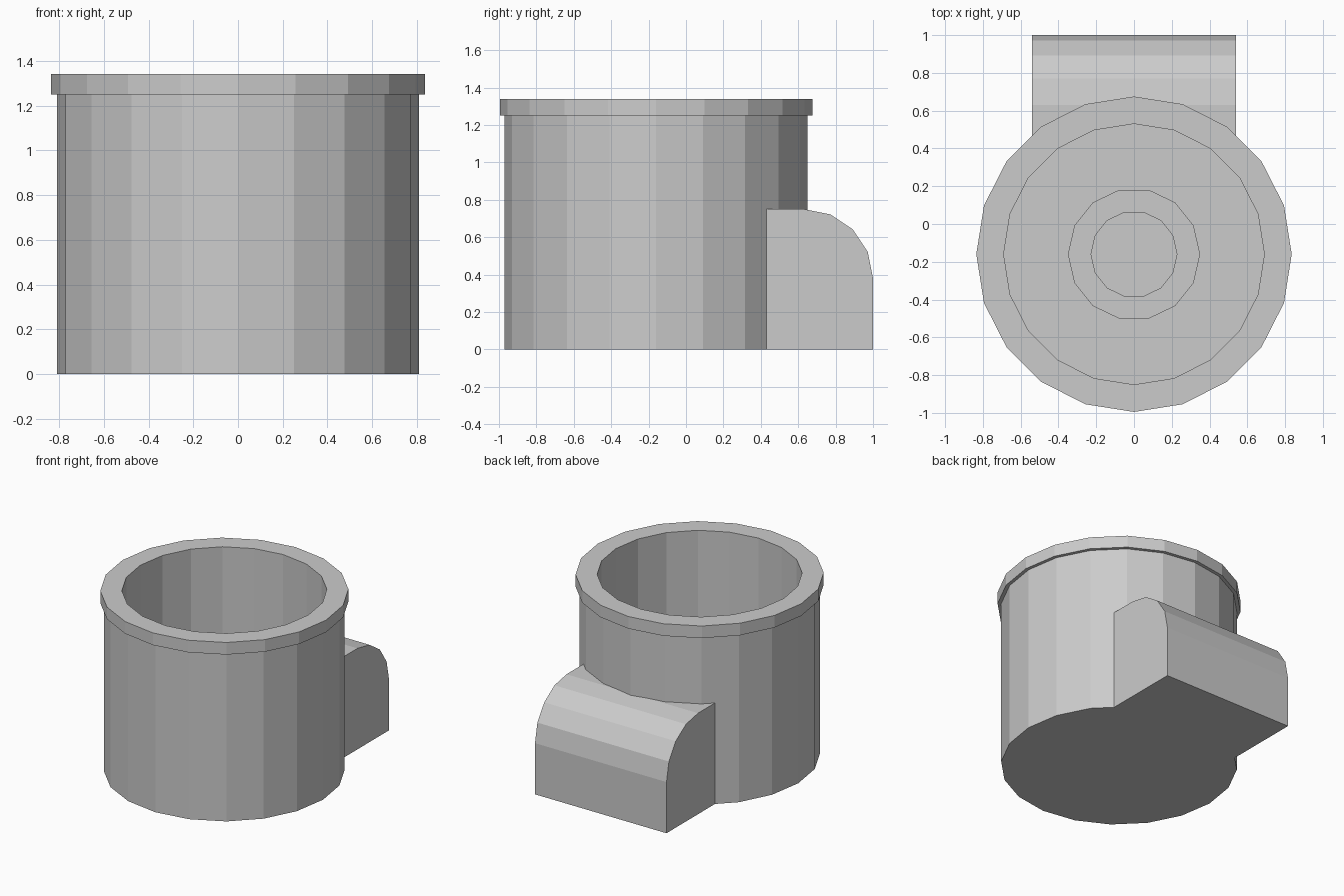
import bpy, bmesh
from math import sin, cos, pi

if "Cube" in bpy.data.objects:
    bpy.data.objects.remove(bpy.data.objects["Cube"])

CY = -0.16  # y of the drum axis


def make_object(name, bm):
    bmesh.ops.recalc_face_normals(bm, faces=bm.faces)
    me = bpy.data.meshes.new(name)
    bm.to_mesh(me)
    bm.free()
    ob = bpy.data.objects.new(name, me)
    bpy.context.collection.objects.link(ob)
    return ob


def lathe(name, profile, sides, closed=False):
    """Revolve (radius, z) points; open profiles get flat end caps."""
    bm = bmesh.new()
    rings = [[bm.verts.new((r * cos(2 * pi * i / sides), CY + r * sin(2 * pi * i / sides), z))
              for i in range(sides)] for r, z in profile]
    pairs = list(zip(rings, rings[1:]))
    if closed:
        pairs.append((rings[-1], rings[0]))
    else:
        bm.faces.new(rings[0])
        bm.faces.new(rings[-1])
    for a, b in pairs:
        for i in range(sides):
            j = (i + 1) % sides
            bm.faces.new((a[i], a[j], b[j], b[i]))
    return make_object(name, bm)


# Drum with hollow inside and flat floor
lathe("drum", [(0.81, 0), (0.81, 1.25), (0.69, 1.25), (0.69, 0.15)], 20)

# Overhanging rim
lathe("rim", [(0.835, 1.25), (0.835, 1.34), (0.69, 1.34), (0.69, 1.25)], 20, closed=True)

# Stepped hub on the floor of the drum
lathe("hub", [(0.35, 0.15), (0.35, 0.3), (0.23, 0.3), (0.23, 0.45)], 14)

# Rear housing: rounded side profile extruded across x
arc = [(0.63 + 0.37 * sin(i * pi / 8), 0.38 + 0.37 * cos(i * pi / 8)) for i in range(5)]
bm = bmesh.new()
face = bm.faces.new([bm.verts.new((-0.54, y, z)) for y, z in [(0.3, 0), (0.3, 0.75)] + arc + [(1, 0)]])
ext = bmesh.ops.extrude_face_region(bm, geom=[face])
bmesh.ops.translate(bm, vec=(1.08, 0, 0), verts=[v for v in ext["geom"] if isinstance(v, bmesh.types.BMVert)])
housing = make_object("rear_housing", bm)

# Trim the housing to the curved drum wall
cutter = lathe("housing_cutter", [(0.805, -0.2), (0.805, 1.0)], 20)
cutter.hide_render = True
mod = housing.modifiers.new("trim", "BOOLEAN")
mod.operation = "DIFFERENCE"
mod.solver = "EXACT"
mod.object = cutter
bpy.context.view_layer.objects.active = housing
bpy.ops.object.modifier_apply(modifier=mod.name)
bpy.data.objects.remove(cutter)
